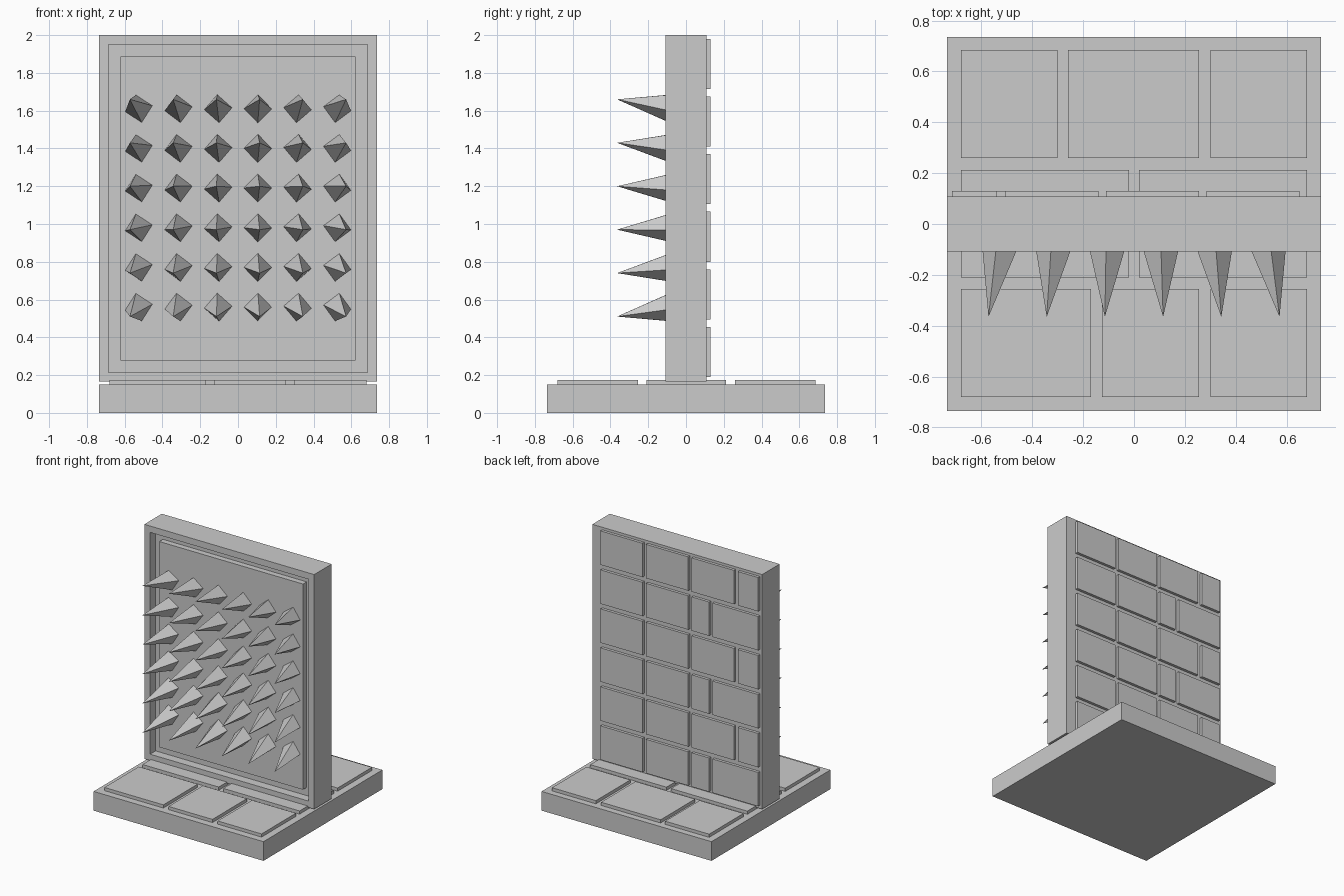
import bpy, bmesh, math
from mathutils import Vector

if "Cube" in bpy.data.objects:
    bpy.data.objects.remove(bpy.data.objects["Cube"])


def finish(name, bm):
    bmesh.ops.recalc_face_normals(bm, faces=bm.faces)
    me = bpy.data.meshes.new(name)
    bm.to_mesh(me)
    bm.free()
    ob = bpy.data.objects.new(name, me)
    bpy.context.collection.objects.link(ob)
    return ob


def box(name, x0, x1, y0, y1, z0, z1):
    bm = bmesh.new()
    bmesh.ops.create_cube(bm, size=1)
    for v in bm.verts:
        v.co = Vector(((x0 + x1) / 2 + v.co.x * (x1 - x0),
                       (y0 + y1) / 2 + v.co.y * (y1 - y0),
                       (z0 + z1) / 2 + v.co.z * (z1 - z0)))
    return finish(name, bm)


# Floor slab and paving tiles
box("floor_slab", -0.735, 0.735, -0.735, 0.735, 0, 0.15)
floor_rows = [
    (-0.68, -0.255, [(-0.68, -0.17), (-0.125, 0.255), (0.30, 0.68)]),
    (-0.21, 0.213, [(-0.68, -0.02), (0.02, 0.68)]),
    (0.26, 0.685, [(-0.68, -0.30), (-0.26, 0.255), (0.30, 0.68)]),
]
for y0, y1, tiles in floor_rows:
    for x0, x1 in tiles:
        box("floor_tile", x0, x1, y0, y1, 0.14, 0.175)

# Wall: nested rectangular loops form the frame, groove and raised panel
bm = bmesh.new()
loops = []
for inset, y in [(0, 0.108), (0, -0.108), (0.05, -0.108), (0.05, -0.04),
                 (0.113, -0.04), (0.113, -0.085)]:
    x, z0, z1 = 0.735 - inset, 0.165 + inset, 2 - inset
    loops.append([bm.verts.new(c) for c in
                  [(-x, y, z0), (x, y, z0), (x, y, z1), (-x, y, z1)]])
for a, b in zip(loops, loops[1:]):
    for i in range(4):
        j = (i + 1) % 4
        bm.faces.new((a[i], a[j], b[j], b[i]))
bm.faces.new(loops[0])
bm.faces.new(loops[-1])
finish("wall", bm)

# Brick courses on the back, alternating joints
course_a = [(0.285, 0.65), (-0.11, 0.255), (-0.505, -0.14), (-0.715, -0.54)]
course_b = [(0.285, 0.65), (-0.11, 0.255), (-0.29, -0.14), (-0.715, -0.32)]
for r in range(6):
    z = 0.19 + r * 0.305
    for x0, x1 in (course_a if r % 2 else course_b):
        box("back_brick", x0, x1, 0.10, 0.13, z, z + 0.265)

# Spikes: twisted square pyramids whose tips fan outward
for col in range(6):
    for row in range(6):
        cx, cz = (col - 2.5) * 0.21, (row - 2.5) * 0.21
        bm = bmesh.new()
        twist = -0.35 * cx + 0.03
        base = []
        for k in range(4):
            a = twist + k * math.pi / 2
            base.append(bm.verts.new((cx + 0.074 * math.cos(a), -0.083,
                                      1.085 + cz + 0.075 * math.sin(a))))
        tip = bm.verts.new((cx * 1.09, -0.365, 1.085 + cz * 1.095))
        bm.faces.new(base)
        for k in range(4):
            bm.faces.new((base[k], base[(k + 1) % 4], tip))
        finish("spike", bm)
